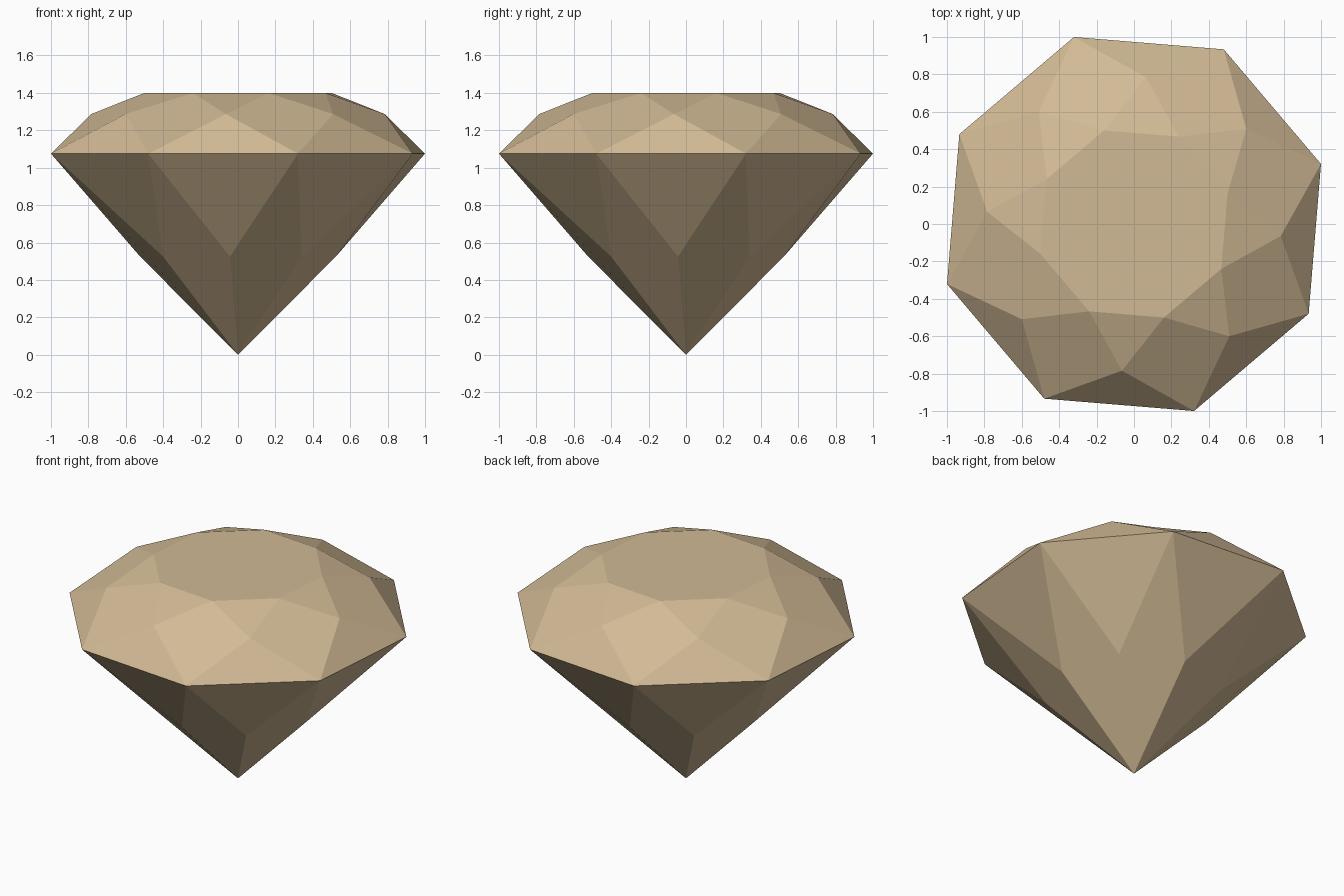
import bpy, math

if "Cube" in bpy.data.objects:
    bpy.data.objects.remove(bpy.data.objects["Cube"])

N = 8
STEP = 2 * math.pi / N
TURN = math.radians(17.8)

verts, faces = [], []

def ring(radius, z, half):
    """Add a ring of N points, optionally turned by half a step; return indices."""
    first = len(verts)
    for i in range(N):
        a = TURN + (i + half) * STEP
        verts.append((radius * math.cos(a), radius * math.sin(a), z))
    return range(first, first + N)

# Rings of the gem from top to tip
table = ring(0.525, 1.40, 0)
crown = ring(0.787, 1.287, 0.5)
girdle = ring(1.05, 1.075, 0)
pavilion = ring(0.525, 0.525, 0.5)
tip = len(verts)
verts.append((0, 0, 0))

# Facets
faces.append(tuple(table))
for i in range(N):
    j, h = (i + 1) % N, i - 1 if i else N - 1
    faces += [
        (table[i], crown[i], table[j]),                   # star facet
        (table[i], crown[h], girdle[i], crown[i]),        # crown kite
        (crown[i], girdle[i], girdle[j]),                 # upper girdle facet
        (girdle[i], pavilion[i], girdle[j]),              # lower girdle facet
        (girdle[i], pavilion[h], tip, pavilion[i]),       # pavilion kite
    ]

mesh = bpy.data.meshes.new("cut_gem")
mesh.from_pydata(verts, [], faces)
mesh.validate()
mesh.update()
gem = bpy.data.objects.new("cut_gem", mesh)
bpy.context.collection.objects.link(gem)

mat = bpy.data.materials.new("warm tan")
mat.diffuse_color = (0.64, 0.49, 0.30, 1)
mat.use_nodes = True
mat.node_tree.nodes["Principled BSDF"].inputs["Base Color"].default_value = mat.diffuse_color
mesh.materials.append(mat)
